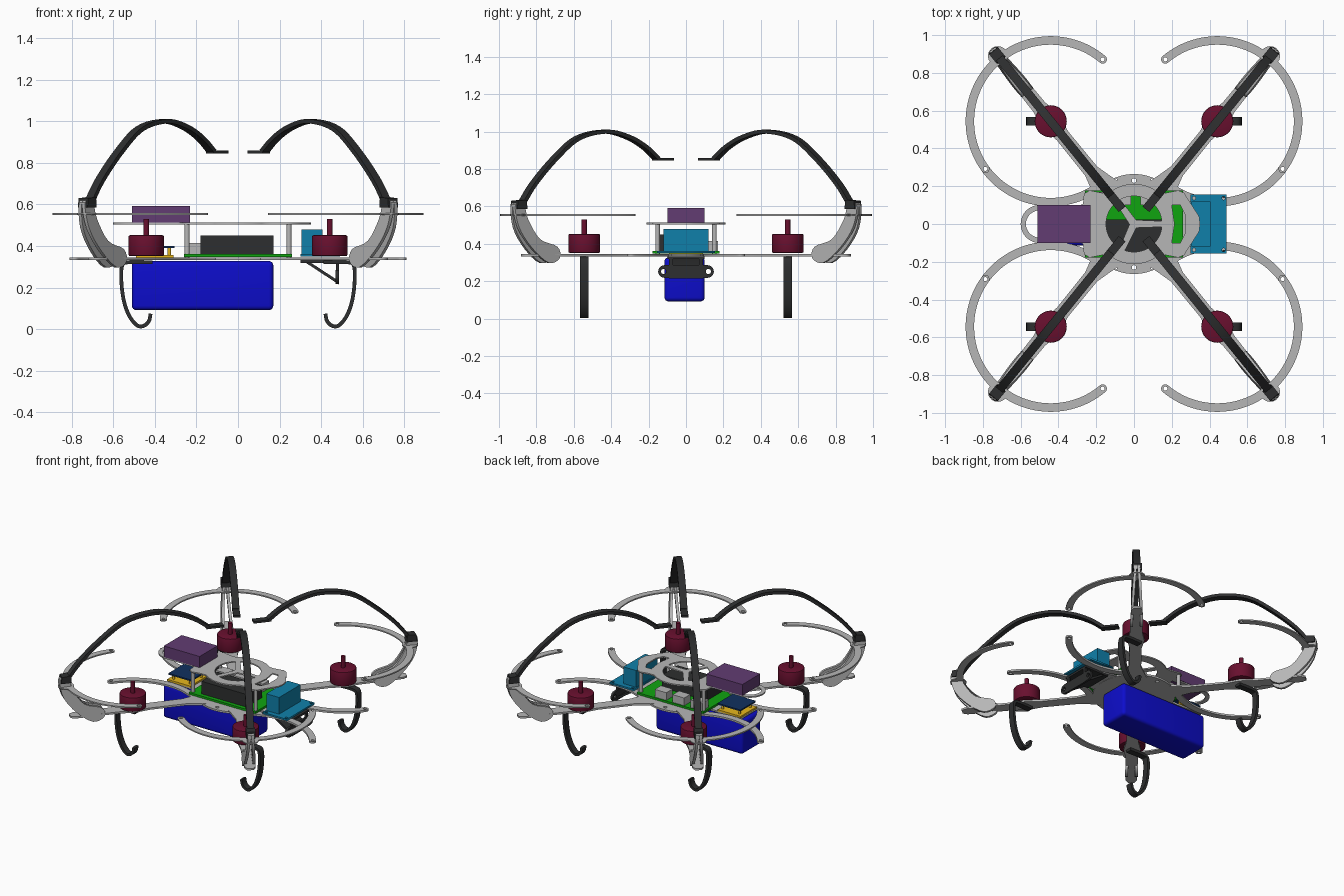
import bpy, bmesh, math
from mathutils import Matrix, Vector

if "Cube" in bpy.data.objects:
    bpy.data.objects.remove(bpy.data.objects["Cube"])

COL = {"light_gray": (.47, .47, .47), "black": (.027, .028, .029), "dark_red": (.141, .005, .028),
       "purple": (.122, .045, .171), "green": (.005, .376, .005), "cyan": (.005, .216, .402),
       "blue": (.004, .004, .6), "yellow": (.87, .515, .013), "navy": (.005, .03, .114)}
MAT = {}
for n, c in COL.items():
    MAT[n] = bpy.data.materials.new(n)
    MAT[n].diffuse_color = (*c, 1)

ANG = math.atan2(.777, .63)   # direction of the diagonal arms
RM = .70                      # radius of the motor centres
MX, MY = RM * math.cos(ANG), RM * math.sin(ANG)


def add(name, me, mat):
    me.materials.clear()
    me.materials.append(MAT[mat])
    ob = bpy.data.objects.new(name, me)
    bpy.context.collection.objects.link(ob)
    return ob


def smooth(ob, deg=35):
    bpy.ops.object.select_all(action='DESELECT')
    ob.select_set(True)
    bpy.context.view_layer.objects.active = ob
    bpy.ops.object.shade_smooth_by_angle(angle=math.radians(deg))
    return ob


def four(ob):
    """Mirror one corner part to the other three corners."""
    for sx, sy in ((-1, 1), (1, -1), (-1, -1)):
        me = ob.data.copy()
        me.transform(Matrix.Diagonal((sx, sy, 1, 1)))
        if sx * sy < 0:
            me.flip_normals()
        c = ob.copy()
        c.data = me
        bpy.context.collection.objects.link(c)


def plate(name, loops, z0, z1, mat):
    """Flat sheet: first loop is the outline, others are holes."""
    cu = bpy.data.curves.new(name, 'CURVE')
    cu.dimensions, cu.fill_mode, cu.extrude = '2D', 'BOTH', (z1 - z0) / 2
    for lp in loops:
        s = cu.splines.new('POLY')
        s.points.add(len(lp) - 1)
        for p, q in zip(s.points, lp):
            p.co = (q[0], q[1], 0, 1)
        s.use_cyclic_u = True
    tmp = bpy.data.objects.new("tmp", cu)
    bpy.context.collection.objects.link(tmp)
    dg = bpy.context.evaluated_depsgraph_get()
    me = bpy.data.meshes.new_from_object(tmp.evaluated_get(dg))
    bpy.data.objects.remove(tmp)
    me.transform(Matrix.Translation((0, 0, (z0 + z1) / 2)))
    return add(name, me, mat)


def prism(name, pts, w, mat, ang=0, y=0, splay=None):
    """Profile in a vertical plane (r, z), w wide, turned by ang."""
    bm = bmesh.new()
    rows = []
    for s in (-.5, .5):
        rows.append([bm.verts.new((r, y + s * w + (splay(z) if splay else 0), z)) for r, z in pts])
    bm.faces.new(rows[0])
    bm.faces.new(rows[1][::-1])
    n = len(pts)
    for i in range(n):
        bm.faces.new((rows[0][i], rows[1][i], rows[1][(i + 1) % n], rows[0][(i + 1) % n]))
    bmesh.ops.recalc_face_normals(bm, faces=bm.faces)
    bm.transform(Matrix.Rotation(ang, 4, 'Z'))
    me = bpy.data.meshes.new(name)
    bm.to_mesh(me)
    return smooth(add(name, me, mat))


def spline(p, k=5, closed=False):
    p = [Vector(q) for q in p]
    q = [p[-1]] + p + [p[0], p[1]] if closed else [2 * p[0] - p[1]] + p + [2 * p[-1] - p[-2]]
    out = []
    for a, b, c, d in zip(q, q[1:], q[2:], q[3:]):
        for i in range(k):
            t = i / k
            out.append(.5 * (2 * b + (c - a) * t + (2 * a - 5 * b + 4 * c - d) * t * t
                             + (3 * b - a - 3 * c + d) * t ** 3))
    return out if closed else out + [p[-1]]


def ribbon(path, t):
    """Outline of a band of thickness t along a path."""
    a, b = [], []
    for i, p in enumerate(path):
        d = (path[min(i + 1, len(path) - 1)] - path[max(i - 1, 0)]).normalized()
        n = Vector((-d.y, d.x)) * t / 2
        a.append(p + n)
        b.append(p - n)
    return a + b[::-1]


def box(name, x, y, z, mat, bevel=0):
    bm = bmesh.new()
    bmesh.ops.create_cube(bm, size=1)
    bm.transform(Matrix.Translation((sum(x) / 2, sum(y) / 2, sum(z) / 2))
                 @ Matrix.Diagonal((x[1] - x[0], y[1] - y[0], z[1] - z[0], 1)))
    if bevel:
        bmesh.ops.bevel(bm, geom=bm.edges[:], offset=bevel, segments=4, profile=.5, affect='EDGES')
    me = bpy.data.meshes.new(name)
    bm.to_mesh(me)
    ob = add(name, me, mat)
    return smooth(ob) if bevel else ob


def cyl(name, x, y, r, z0, z1, mat, bevel=0):
    bm = bmesh.new()
    bmesh.ops.create_cone(bm, cap_ends=True, segments=32, radius1=r, radius2=r, depth=z1 - z0)
    if bevel:
        e = [e for e in bm.edges if abs(e.verts[0].co.z - e.verts[1].co.z) < 1e-5]
        bmesh.ops.bevel(bm, geom=e, offset=bevel, segments=2, profile=.5, affect='EDGES')
    bm.transform(Matrix.Translation((x, y, (z0 + z1) / 2)))
    me = bpy.data.meshes.new(name)
    bm.to_mesh(me)
    return smooth(add(name, me, mat))


def arc(cx, cy, r, a0, a1, n=32):
    return [(cx + r * math.cos(math.radians(a0 + (a1 - a0) * i / n)),
             cy + r * math.sin(math.radians(a0 + (a1 - a0) * i / n))) for i in range(n + 1)]


def circle(cx, cy, r, n=16):
    return arc(cx, cy, r, 0, 360, n)[:-1]


def band(a0, a1, r=.428, h=.0225):
    """Arc band around the motor with rounded ends."""
    e0, e1 = arc(MX, MY, r, a0, a1, 1)
    return (arc(MX, MY, r + h, a0, a1, 56) + arc(*e1, h, a1, a1 + 180, 8)[1:-1]
            + arc(MX, MY, r - h, a1, a0, 56) + arc(*e0, h, a0 + 180, a0 + 360, 8)[1:-1]), e0, e1


# Base plate: disc with tail, arms, inner guard arcs
plate("base_disc", [circle(0, 0, .265, 48)] + [circle(x, y, .012) for x in (-.1, 0, .1) for y in (-.23, .23)],
      .333, .346, "light_gray")
plate("base_tail", [[(-.2, -.085), (-.2, .085), (-.49, .085), (-.49, -.085)]], .334, .345, "light_gray")
plate("base_nose", [[(.2, -.12), (.2, .12), (.42, .08), (.42, -.08)]], .334, .345, "light_gray")
rot = lambda pts: [(r * math.cos(ANG) - s * math.sin(ANG), r * math.sin(ANG) + s * math.cos(ANG)) for r, s in pts]
arm = [(.15, -.1), (.27, -.065), (.36, -.04), (.6, -.038), (.7, -.055), (.8, -.04), (1.09, -.036), (1.12, -.02)]
four(plate("arm", [rot(arm + [(r, -s) for r, s in arm[::-1]])], .333, .346, "light_gray"))
lp, e0, e1 = band(-126, -38)
# mirrored corner: the arc runs from the outer tip to the centre disc
out, c0, c1 = band(-125, -36)
four(plate("inner_guard_arc", [[p for p in out], circle(*c1, .011)], .333, .346, "light_gray"))

# Upper guard rings with corner lobes
out, c0, c1 = band(-36, 130)
four(plate("guard_ring", [out, circle(*c0, .011), circle(*c1, .011)], .55, .559, "light_gray"))
four(plate("guard_lobe", [rot(circle(1.145, 0, .052, 24))], .551, .558, "light_gray"))

# Corner fins, two splayed sheets per arm
fin = spline([(1.19, .61), (1.17, .487), (1.085, .375), (.975, .298), (.9, .325), (.914, .385),
              (1.03, .425), (1.105, .53), (1.13, .61)], 4, True)
for side in (-1, 1):
    four(prism("corner_fin", fin, .018, "light_gray", ANG,
               splay=lambda z, s=side: s * (.01 + .075 * max(0, .6 - z))))

# Arched hoops with clamps and flat end tabs
hoop = spline([(1.143, .6), (1.05, .72), (.9, .86), (.746, .965), (.556, 1.0), (.405, .972), (.29, .92), (.2, .855)])
four(prism("hoop", ribbon(hoop, .021), .046, "black", ANG))
four(prism("hoop_tab", [(.1, .845), (.215, .845), (.215, .859), (.1, .859)], .046, "black", ANG))
four(prism("hoop_clamp", [(1.115, .585), (1.185, .585), (1.18, .63), (1.12, .635)], .06, "black", ANG))

# Motors and hooked legs
four(cyl("motor", MX, MY, .085, .352, .452, "dark_red", .006))
four(cyl("motor_shaft", MX, MY, .014, .45, .53, "dark_red"))
leg = spline([(.41, .322), (.53, .322), (.558, .30), (.56, .22), (.547, .13), (.52, .06), (.482, .017),
              (.45, .018), (.428, .04), (.42, .075)])
four(prism("landing_leg", ribbon(leg, .018), .044, "black", y=MY))

# Battery, circuit board, electronics
box("battery", (-.51, .17), (-.115, .1), (.092, .328), "blue", .022)
box("circuit_board", (-.26, .26), (-.178, .178), (.347, .361), "green")
box("processor_box", (-.18, .17), (-.15, .025), (.361, .45), "black")
for x in (-.2, -.06, .08):
    box("connector", (x - .045, x + .045), (.1, .17), (.361, .415), "light_gray")
box("sensor_base", (-.49, -.31), (-.09, .09), (.346, .358), "yellow")
box("sensor_board", (-.485, -.305), (-.085, .085), (.39, .4), "navy")
for x in (-.46, -.33):
    for y in (-.06, .06):
        cyl("sensor_pin", x, y, .008, .357, .392, "yellow")

# Top plate on standoffs: tail loop, hub with three spokes, nose
half = ([(.35, .0), (.345, .04), (.3, .11), (.265, .165), (.235, .178), (.17, .165)]
        + arc(0, 0, .212, 52, 128, 14) + [(-.17, .165), (-.235, .178), (-.265, .16), (-.27, .105), (-.3, .097)]
        + arc(-.5, 0, .1, 96, 180, 10))
holes = [arc(-.5, 0, .072, 90, 270, 16) + [(-.26, -.072), (-.26, .072)]]
for a0, a1 in ((0, 125), (125, 245), (245, 360)):
    m = math.radians((a0 + a1) / 2)
    holes.append(arc(0, 0, .148, a0 + 6, a1 - 6, 14) + [(.024 * math.cos(m), .024 * math.sin(m))])
holes.append([(.2, .1), (.245, .1), (.27, .05), (.27, -.05), (.245, -.1), (.2, -.1), (.215, 0)])
plate("top_plate", [half + [(x, -y) for x, y in half[-2:0:-1]]] + holes, .504, .513, "light_gray")
four(cyl("standoff", .245, .152, .012, .34, .506, "light_gray"))
box("receiver_box", (-.51, -.23), (-.1, .1), (.513, .592), "purple")

# Camera unit at the nose
plate("camera_board", [[(.3, -.155), (.49, -.155), (.49, .155), (.3, .155)]]
      + [circle(x, y, .009) for x in (.318, .474) for y in (-.137, .137)], .35, .362, "cyan")
box("camera_box", (.305, .405), (-.12, .12), (.361, .48), "cyan")

# Tilted bracket below the nose
prism("bracket_top", [(.3, .318), (.485, .318), (.485, .332), (.3, .332)], .2, "black")
prism("bracket_slope", [(.325, .32), (.35, .32), (.485, .232), (.485, .215)], .18, "black")
bar = plate("bracket_bar", [arc(.115, 0, .034, -90, 90, 10) + arc(-.115, 0, .034, 90, 270, 10),
                            circle(.12, 0, .014), circle(-.12, 0, .014)], -.008, .008, "black")
bar.data.transform(Matrix.Translation((.477, 0, .252)) @ Matrix(((0, 0, 1, 0), (1, 0, 0, 0), (0, 1, 0, 0), (0, 0, 0, 1))))
for y in (-.08, .08):
    prism("bracket_post", [(.47, .22), (.485, .22), (.485, .33), (.47, .33)], .02, "black", y=y)

for m in bpy.data.materials:
    if m.users and not m.is_grease_pencil:
        m.use_nodes = True
        m.node_tree.nodes["Principled BSDF"].inputs["Base Color"].default_value = m.diffuse_color
